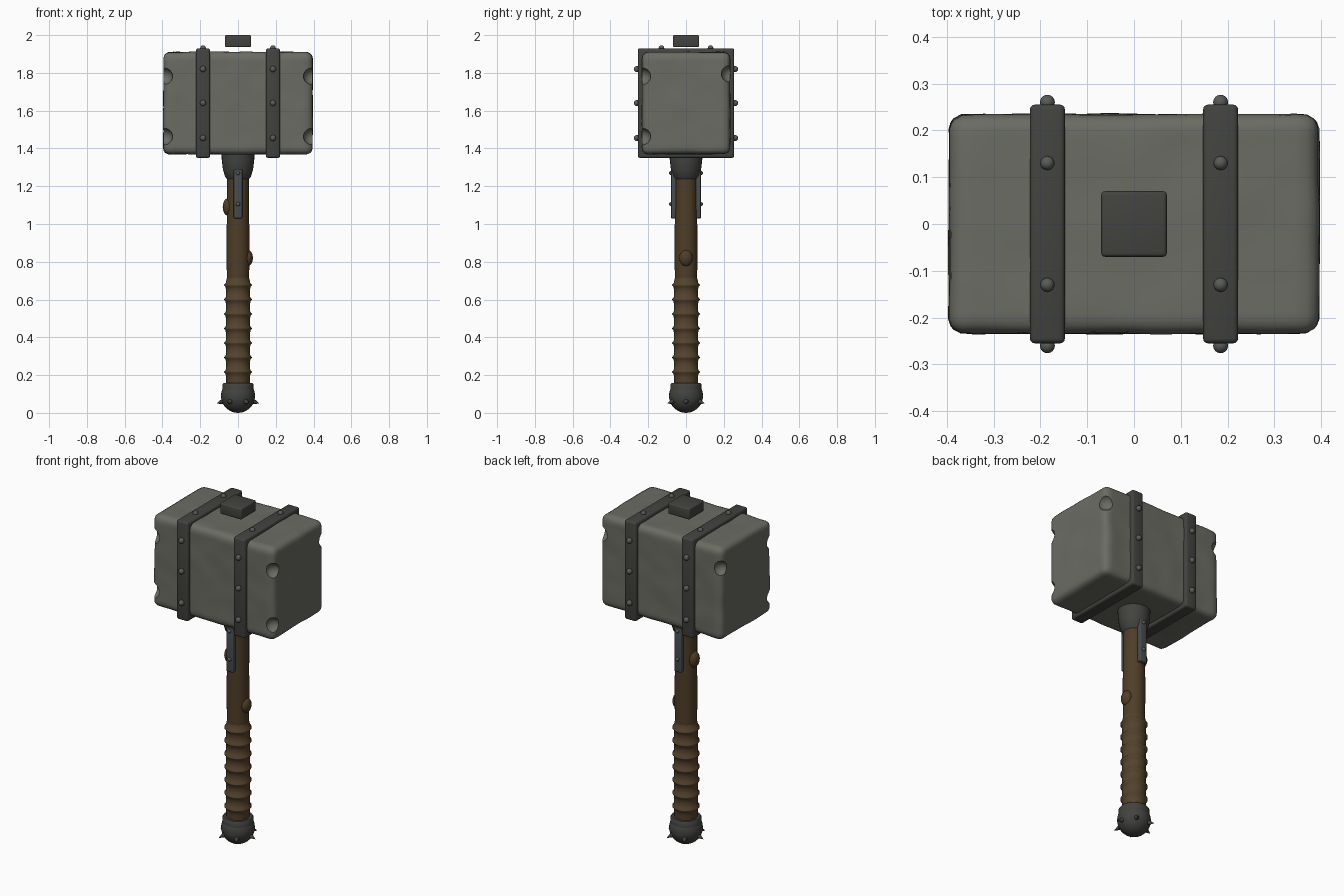
import bpy, bmesh, math
from mathutils import Vector, noise

if "Cube" in bpy.data.objects:
    bpy.data.objects.remove(bpy.data.objects["Cube"])


def material(name, rgb):
    m = bpy.data.materials.new(name)
    m.diffuse_color = (*rgb, 1)
    m.use_nodes = True
    m.node_tree.nodes["Principled BSDF"].inputs["Base Color"].default_value = m.diffuse_color
    return m


STONE = material("grey stone", (0.145, 0.15, 0.125))
IRON = material("dark iron", (0.055, 0.056, 0.050))
STEEL = material("blue grey steel", (0.065, 0.075, 0.078))
RIVET = material("rivet metal", (0.10, 0.105, 0.095))
WOOD = material("brown wood", (0.078, 0.048, 0.019))
LEATHER = material("brown leather", (0.088, 0.056, 0.023))


def finish(bm, name, mat, angle=40):
    bmesh.ops.recalc_face_normals(bm, faces=bm.faces)
    me = bpy.data.meshes.new(name)
    bm.to_mesh(me)
    bm.free()
    me.materials.append(mat)
    ob = bpy.data.objects.new(name, me)
    bpy.context.collection.objects.link(ob)
    smooth(ob, angle)
    return ob


def smooth(ob, angle=40):
    bpy.ops.object.select_all(action='DESELECT')
    ob.select_set(True)
    bpy.context.view_layer.objects.active = ob
    bpy.ops.object.shade_smooth_by_angle(angle=math.radians(angle))


def box(name, centre, size, mat, bevel):
    bm = bmesh.new()
    bmesh.ops.create_cube(bm, size=1)
    for v in bm.verts:
        v.co = Vector(centre) + v.co * Vector(size)
    bmesh.ops.bevel(bm, geom=bm.edges[:], offset=bevel, segments=3,
                    profile=0.5, affect='EDGES')
    return finish(bm, name, mat)


def ball(name, centre, radii, mat, seg=16):
    bm = bmesh.new()
    bmesh.ops.create_uvsphere(bm, u_segments=seg, v_segments=seg // 2 + 2, radius=1)
    for v in bm.verts:
        v.co = Vector(centre) + v.co * Vector(radii)
    return finish(bm, name, mat, 60)


def rod(name, a, b, r1, r2, mat, seg):
    a, b = Vector(a), Vector(b)
    bm = bmesh.new()
    bmesh.ops.create_cone(bm, cap_ends=True, segments=seg, radius1=r1, radius2=r2,
                          depth=(b - a).length)
    rot = (b - a).to_track_quat('Z', 'Y')
    for v in bm.verts:
        v.co = (a + b) / 2 + rot @ v.co
    return finish(bm, name, mat)


def lathe(name, profile, mat, seg=32):
    bm = bmesh.new()
    rings = [[bm.verts.new((r * math.cos(math.tau * i / seg),
                            r * math.sin(math.tau * i / seg), z))
              for i in range(seg)] for r, z in profile]
    for lo, hi in zip(rings, rings[1:]):
        for i in range(seg):
            j = (i + 1) % seg
            bm.faces.new((lo[i], lo[j], hi[j], hi[i]))
    bm.faces.new(rings[0][::-1])
    bm.faces.new(rings[-1])
    return finish(bm, name, mat, 50)


def cut(target, cutter):
    mod = target.modifiers.new("cut", 'BOOLEAN')
    mod.operation = 'DIFFERENCE'
    mod.solver = 'EXACT'
    mod.object = cutter
    bpy.context.view_layer.objects.active = target
    bpy.ops.object.modifier_move_to_index(modifier=mod.name, index=0)
    bpy.ops.object.modifier_apply(modifier=mod.name)
    bpy.data.objects.remove(cutter)


# Stone head: rounded, slightly uneven block
half, rad, mid = Vector((0.395, 0.234, 0.27)), 0.035, Vector((0, 0, 1.64))
bm = bmesh.new()
bmesh.ops.create_cube(bm, size=2)
bmesh.ops.subdivide_edges(bm, edges=bm.edges[:], cuts=30, use_grid_fill=True)
for v in bm.verts:
    p = v.co * half
    q = Vector([max(rad - h, min(h - rad, c)) for c, h in zip(p, half)])
    v.co = mid + q + (p - q).normalized() * (rad + 0.004 * noise.noise(p * 9))
head = finish(bm, "stone_head", STONE)

# Chipped edges
for sx in (-1, 1):
    for sy, z in ((-1, 1.782), (-1, 1.463), (1, 1.795)):
        cut(head, ball("chip_cutter", (sx * 0.395, sy * 0.236, z),
                       (0.05, 0.05, 0.046), STONE, 14))

# Cracks in both end faces
right_crack = [((-0.17, 1.765), (-0.03, 1.70)), ((-0.03, 1.70), (0.13, 1.81)),
               ((-0.03, 1.70), (0.03, 1.555)), ((0.03, 1.555), (0.17, 1.43))]
left_crack = [((-0.19, 1.73), (0.05, 1.60)), ((0.05, 1.60), (0.14, 1.42))]
for x, crack in ((0.397, right_crack), (-0.397, left_crack)):
    for (y0, z0), (y1, z1) in crack:
        cut(head, rod("crack_cutter", (x, y0, z0), (x, y1, z1), 0.013, 0.009, STONE, 4))
smooth(head, 35)

# Iron bands with rivets
for side, x in (("left", -0.185), ("right", 0.185)):
    box(f"{side}_band", (x, 0, 1.64), (0.075, 0.51, 0.58), IRON, 0.011)
    for sy in (-1, 1):
        for z in (1.82, 1.64, 1.455):
            ball(f"{side}_band_rivet", (x, sy * 0.26, z), (0.016,) * 3, RIVET)
        ball(f"{side}_top_rivet", (x, sy * 0.13, 1.931), (0.015,) * 3, RIVET)

# Cap block floating above the head
box("top_cap", (0, 0, 1.968), (0.14, 0.14, 0.064), IRON, 0.008)

# Socket under the head
lathe("head_socket", [(0.056, 1.235), (0.068, 1.25), (0.08, 1.29), (0.086, 1.34),
                      (0.088, 1.40)], IRON)

# Wooden handle with two knots
lathe("handle", [(0.058, 0.12), (0.059, 0.7), (0.061, 0.9), (0.058, 1.1),
                 (0.058, 1.38)], WOOD)
ball("upper_knot", (-0.05, 0, 1.09), (0.031, 0.036, 0.048), WOOD)
ball("lower_knot", (0.05, 0, 0.82), (0.029, 0.036, 0.045), WOOD)

# Leather grip with raised wraps
profile = [(0.062, 0.14)]
for i in range(7):
    z = 0.217 + i * 0.0765
    profile += [(0.063, z - 0.03), (0.066, z - 0.009), (0.073, z - 0.002),
                (0.073, z + 0.003), (0.065, z + 0.011)]
lathe("leather_grip", profile + [(0.059, 0.715)], LEATHER)

# Steel straps front and back
for side, sy in (("front", -1), ("back", 1)):
    box(f"{side}_strap", (0, sy * 0.066, 1.16), (0.046, 0.026, 0.26), STEEL, 0.005)
    for z in (1.27, 1.105):
        ball(f"{side}_strap_rivet", (0, sy * 0.079, z), (0.011,) * 3, RIVET)

# Pommel with collar and spikes
centre = Vector((0, 0, 0.09))
ball("pommel", centre, (0.09,) * 3, IRON, 32)
lathe("pommel_collar", [(0.074, 0.115), (0.083, 0.122), (0.083, 0.15),
                        (0.077, 0.158)], IRON)
for i in range(6):
    a = math.tau * i / 6
    d = Vector((math.cos(a), math.sin(a), -0.36))
    rod("pommel_spike", centre + d * 0.065, centre + d * 0.112, 0.021, 0.001, IRON, 10)
